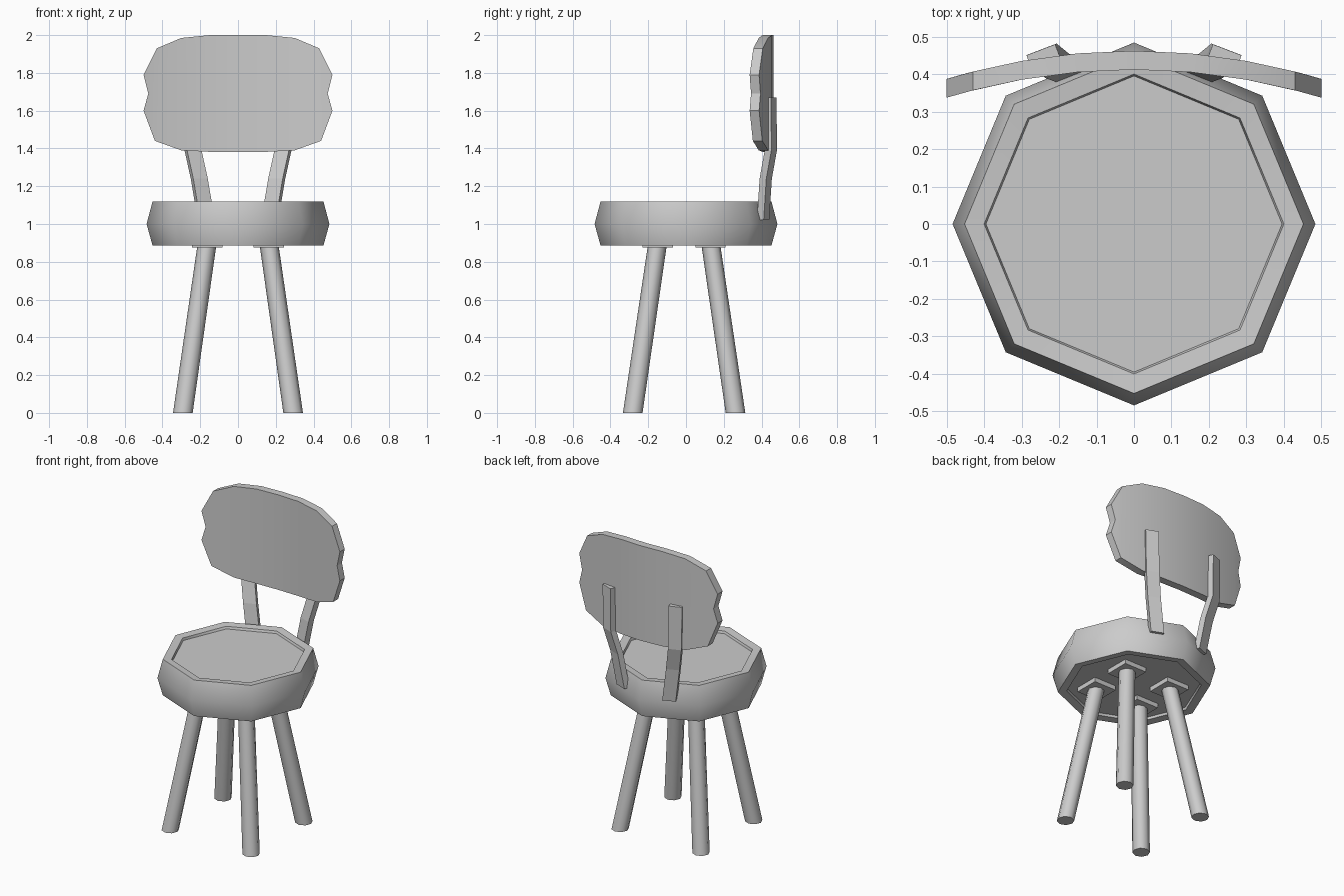
import bpy, bmesh
from math import cos, sin, pi, radians

if "Cube" in bpy.data.objects:
    bpy.data.objects.remove(bpy.data.objects["Cube"])


def make(name, verts, faces, smooth=None):
    mesh = bpy.data.meshes.new(name)
    mesh.from_pydata(verts, [], faces)
    bm = bmesh.new()
    bm.from_mesh(mesh)
    bmesh.ops.recalc_face_normals(bm, faces=bm.faces)
    bm.to_mesh(mesh)
    bm.free()
    ob = bpy.data.objects.new(name, mesh)
    bpy.context.collection.objects.link(ob)
    if smooth:
        bpy.ops.object.select_all(action='DESELECT')
        ob.select_set(True)
        bpy.context.view_layer.objects.active = ob
        bpy.ops.object.shade_smooth_by_angle(angle=radians(smooth))
    return ob


def loft(name, rings, smooth=None):
    """Skin a list of equal-length rings and cap both ends."""
    n = len(rings[0])
    verts = [v for r in rings for v in r]
    faces = [(k * n + i, k * n + (i + 1) % n, (k + 1) * n + (i + 1) % n, (k + 1) * n + i)
             for k in range(len(rings) - 1) for i in range(n)]
    faces += [tuple(range(n)), tuple(range(len(verts) - n, len(verts)))]
    return make(name, verts, faces, smooth)


def circle(x, y, z, r, n=8):
    return [(x + r * cos(2 * pi * i / n), y + r * sin(2 * pi * i / n), z) for i in range(n)]


# Octagonal seat with raised rims and recessed top and bottom
profile = [(0.395, 0.905), (0.40, 0.89), (0.452, 0.885), (0.484, 1.0),
           (0.452, 1.12), (0.40, 1.115), (0.395, 1.10)]
loft("seat", [circle(0, 0, z, r) for r, z in profile], 50)

# Splayed legs with square mounting plates
for sx, side in ((-1, "left"), (1, "right")):
    for sy, end in ((-1, "front"), (1, "back")):
        top = (sx * 0.163, sy * 0.14 - 0.01)
        foot = (sx * 0.292, sy * 0.272 - 0.01)
        loft(f"{end}_{side}_leg", [circle(*foot, 0, 0.052), circle(*top, 0.9, 0.05)], 50)
        h = 0.08
        loft(f"{end}_{side}_leg_plate",
             [[(top[0] + a * h, top[1] + b * h, z)
               for a, b in ((-1, -1), (1, -1), (1, 1), (-1, 1))] for z in (0.876, 0.91)])

# Bent back supports, turned to follow the seat side
path = [(0.168, 0.408, 1.02), (0.205, 0.422, 1.24), (0.238, 0.449, 1.39), (0.242, 0.447, 1.67)]
tx, ty = cos(radians(21)), sin(radians(21))
for s, side in ((-1, "left"), (1, "right")):
    rings = [[(s * (x + a * 0.041 * tx + b * 0.019 * ty),
               y - a * 0.041 * ty + b * 0.019 * tx, z)
              for a, b in ((-1, -1), (1, -1), (1, 1), (-1, 1))] for x, y, z in path]
    loft(f"{side}_back_support", rings)

# Curved backrest panel: half outlines mirrored, bowed backwards in the middle
upper = [(0, 2.0), (0.15, 2.0), (0.3, 1.985), (0.43, 1.93)]
lower = [(0, 1.38), (0.15, 1.382), (0.3, 1.39), (0.44, 1.44)]
end = [(0.5, 1.6), (0.475, 1.69), (0.5, 1.79)]


def mirrored(half):
    return [(-x, z) for x, z in half[:0:-1]] + half


up, low = mirrored(upper), mirrored(lower)
outline = low + end + up[::-1] + [(-x, z) for x, z in end[::-1]]
m, c = len(outline), len(low)
verts = [(x, base - 0.3 * x * x, z) for base in (0.412, 0.462) for x, z in outline]
top_id = [c + 3 + c - 1 - i for i in range(c)]
caps = [(i, i + 1, top_id[i + 1], top_id[i]) for i in range(c - 1)]
caps.append((c - 1, c, c + 1, c + 2, c + 3))
caps.append((top_id[0], m - 3, m - 2, m - 1, 0))
faces = caps + [tuple(i + m for i in f) for f in caps]
faces += [(i, (i + 1) % m, m + (i + 1) % m, m + i) for i in range(m)]
make("backrest", verts, faces, 25)
